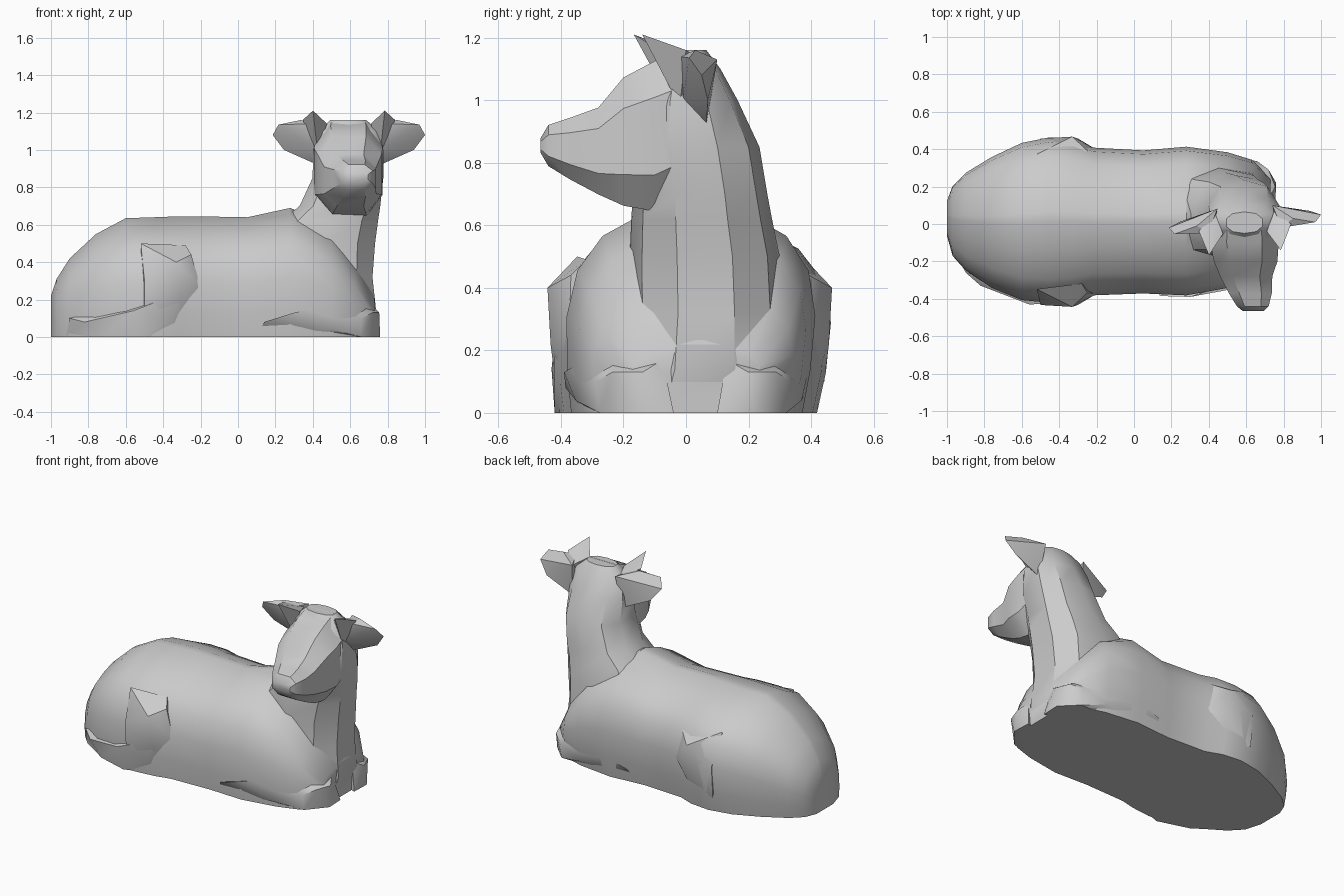
import bpy, bmesh
from math import cos, sin, pi, copysign

cube = bpy.data.objects.get("Cube")
if cube:
    bpy.data.objects.remove(cube, do_unlink=True)

grey = bpy.data.materials.new("stone grey")
grey.use_nodes = True
grey.diffuse_color = (0.6, 0.6, 0.6, 1)
grey.node_tree.nodes["Principled BSDF"].inputs["Base Color"].default_value = (0.6, 0.6, 0.6, 1)


def finish(name, bm, angle=0.6):
    bmesh.ops.recalc_face_normals(bm, faces=bm.faces)
    mesh = bpy.data.meshes.new(name)
    bm.to_mesh(mesh)
    bm.free()
    mesh.materials.append(grey)
    obj = bpy.data.objects.new(name, mesh)
    bpy.context.collection.objects.link(obj)
    bpy.ops.object.select_all(action='DESELECT')
    bpy.context.view_layer.objects.active = obj
    obj.select_set(True)
    bpy.ops.object.shade_smooth_by_angle(angle=angle)


def loft(name, rings):
    """Skin a list of closed rings and cap both ends."""
    bm = bmesh.new()
    rows = [[bm.verts.new(p) for p in ring] for ring in rings]
    n = len(rows[0])
    for a, b in zip(rows, rows[1:]):
        for i in range(n):
            j = (i + 1) % n
            bm.faces.new((a[i], a[j], b[j], b[i]))
    bm.faces.new(rows[0])
    bm.faces.new(rows[-1])
    finish(name, bm)


def hull(name, points, angle=0.6):
    bm = bmesh.new()
    for p in points:
        bm.verts.new(p)
    bmesh.ops.convex_hull(bm, input=bm.verts)
    loose = [v for v in bm.verts if not v.link_faces]
    bmesh.ops.delete(bm, geom=loose, context='VERTS')
    finish(name, bm, angle)


def oval(u0, u1, v0, v1, n=10, power=0.85):
    """Rounded box outline between two limits on each axis."""
    out = []
    for i in range(n):
        a = 2 * pi * (i + 0.5) / n
        c, s = cos(a), sin(a)
        c, s = copysign(abs(c) ** power, c), copysign(abs(s) ** power, s)
        out.append(((u0 + u1) / 2 + (u1 - u0) / 2 * c, (v0 + v1) / 2 + (v1 - v0) / 2 * s))
    return out


# Torso: domed cross-sections (x, right side, left side, height) on a flat base
dome = [(0.93, 0), (0.98, 0.2), (1, 0.45), (0.93, 0.66), (0.74, 0.82), (0.4, 0.93), (0.06, 1)]
dome = dome + [(-w, h) for w, h in reversed(dome)]
sections = [(-1, -.07, .11, .22), (-.97, -.18, .19, .31), (-.9, -.26, .26, .42),
            (-.76, -.355, .345, .55), (-.6, -.42, .42, .635), (-.45, -.435, .45, .64),
            (-.32, -.42, .435, .645), (-.22, -.395, .395, .645), (.05, -.385, .38, .64),
            (.28, -.395, .4, .69), (.5, -.355, .37, .59), (.63, -.31, .33, .41), (.73, -.2, .23, .23)]
loft("torso", [[(x, (a + b) / 2 + 0.03 * h + (b - a) / 2 * w, top * h) for w, h in dome]
               for x, a, b, top in sections])

# Neck: rising column (z, back, front, right side, left side)
levels = [(0, .2, .72, -.24, .3), (.14, .2, .75, -.2, .32), (.32, .2, .73, -.18, .31),
          (.5, .16, .745, -.18, .3), (.62, .22, .76, -.175, .275), (.7, .32, .77, -.17, .26),
          (.85, .39, .785, -.19, .235), (1, .395, .785, -.15, .165), (1.1, .42, .76, -.1, .11),
          (1.16, .49, .69, -.05, .065)]
loft("neck", [[(x, y, z) for x, y in oval(a, b, c, d)] for z, a, b, c, d in levels])

# Head: tapering to the muzzle (y, centre, half width, jaw, brow)
slices = [(.09, .59, .1, .85, 1.1), (0, .59, .185, .68, 1.175), (-.1, .59, .195, .63, 1.14),
          (-.2, .597, .18, .65, 1.085), (-.28, .6, .148, .69, .985),
          (-.37, .622, .122, .74, .95), (-.44, .635, .09, .785, .925), (-.465, .638, .06, .83, .88)]
loft("head", [[(x, y, z) for x, z in oval(c - w, c + w, lo, hi, 8, 0.75)]
              for y, c, w, lo, hi in slices])

# Ears: broad blade plus an upright inner point, mirrored across the head
blade = [(.85, .03, 1.16), (.97, .01, 1.135), (1, .05, 1.08), (.94, .07, 1.0),
         (.76, .065, .92), (.74, .1, 1.13), (.76, -.01, 1.0), (.79, -.02, 1.14)]
point = [(.785, -.14, 1.21), (.84, .0, 1.16), (.71, -.04, 1.14), (.76, -.02, .98), (.75, .07, 1.12)]
middle = 0.593
for side, s in (("left", 1), ("right", -1)):
    for part, pts in (("blade", blade), ("point", point)):
        hull(f"{side}_ear_{part}",
             [(middle + s * (x - middle), y - (0.2 * (x - 0.75) + 0.02 if s < 0 else 0), z)
              for x, y, z in pts], 0.5)

# Folded front legs: low forearm and knee, the right one turned further inward
foreleg = [(.1, .32, 0), (.14, .385, .08), (.3, .39, .13), (.5, .34, .17), (.62, .27, .19),
           (.66, .14, .19), (.72, .13, .17), (.755, .2, .13), (.755, .1, 0), (.72, .29, .13),
           (.66, .335, .1), (.5, .37, .04), (.66, .32, 0), (.76, .22, 0)]
# Hind knees bulging from the flanks
knee = [(-.52, .36, .5), (-.28, .33, .49), (-.25, .38, .44), (-.33, .455, .4), (-.5, .445, .3),
        (-.2, .385, .27), (-.3, .445, .22), (-.5, .43, .1), (-.33, .38, .06)]
for side, s in (("left", 1), ("right", -1)):
    turn = 0.06 if s < 0 else 0
    hull(f"{side}_foreleg", [(x, s * y + turn * max(0, x - 0.4) / 0.35, z) for x, y, z in foreleg])
    hull(f"{side}_hind_knee", [(x, s * y + 0.012, z) for x, y, z in knee])

# Right hind foot stretched along the ground
foot = [(-.9, -.26, .1), (-.82, -.33, .08), (-.56, -.43, .14), (-.3, -.42, .24), (-.22, -.38, .26),
        (-.35, -.42, .1), (-.52, -.42, 0), (-.72, -.36, 0), (-.92, -.22, 0), (-.3, -.34, 0)]
hull("right_hind_foot", foot)
